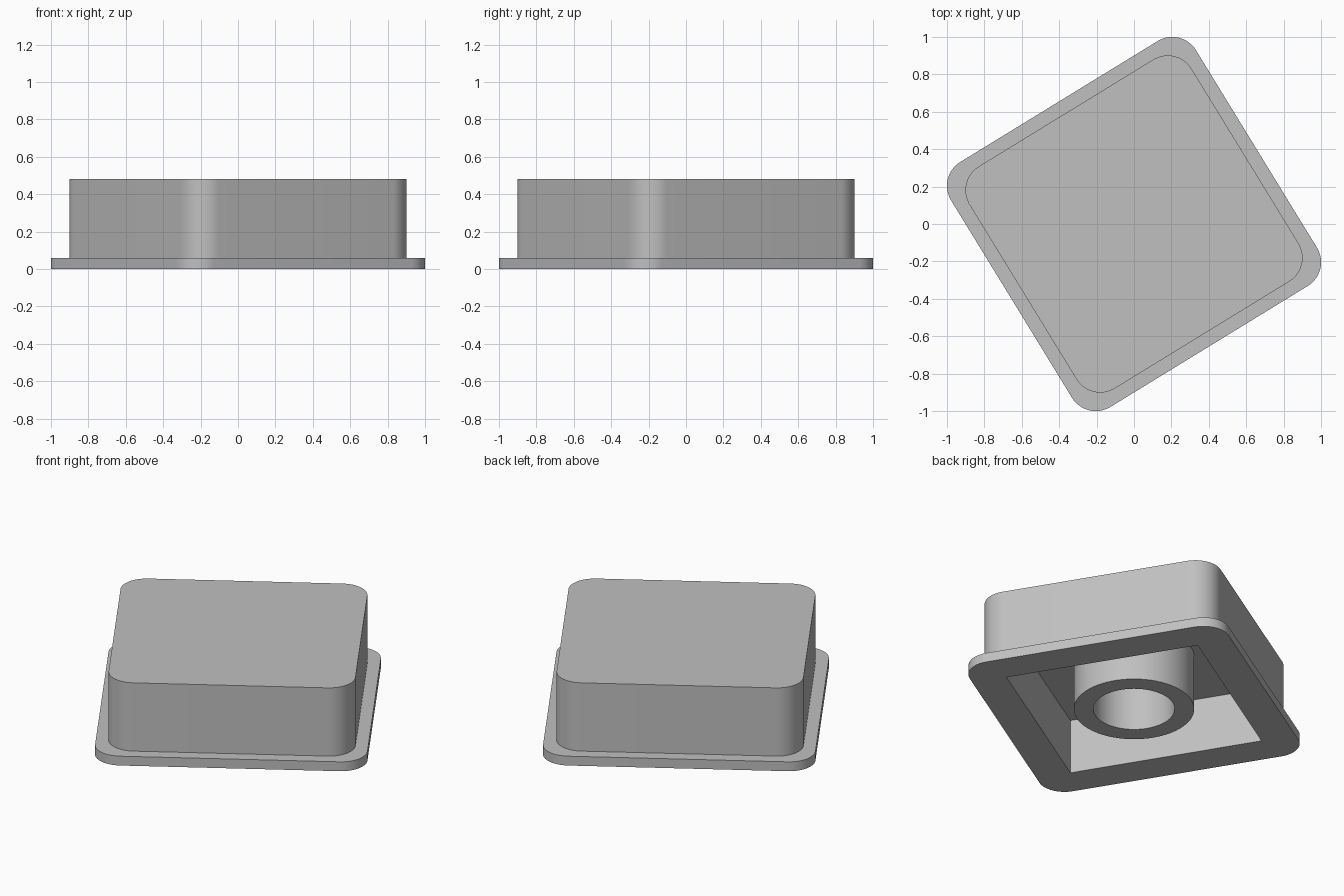
import bpy, bmesh
from math import cos, sin, radians, tau

TURN = radians(31.5)      # the whole part is turned about z
FLANGE_TOP, TOP, CEILING = 0.058, 0.482, 0.34

cube = bpy.data.objects.get("Cube")
if cube:
    bpy.data.objects.remove(cube, do_unlink=True)

grey = bpy.data.materials.new("plain grey")
grey.use_nodes = True
colour = (0.53, 0.53, 0.53, 1)
grey.diffuse_color = colour
grey.node_tree.nodes["Principled BSDF"].inputs["Base Color"].default_value = colour


def rounded_square(half, radius, steps=16):
    """Outline points of a rounded square, counter-clockwise."""
    points = []
    for corner in range(4):
        mid = radians(45 + 90 * corner)
        reach = (half - radius) * 2 ** 0.5
        for i in range(steps + 1):
            a = mid + radians(90) * (i / steps - 0.5)
            points.append((reach * cos(mid) + radius * cos(a),
                           reach * sin(mid) + radius * sin(a)))
    return points


def circle(radius, steps=96):
    return [(radius * cos(tau * i / steps), radius * sin(tau * i / steps))
            for i in range(steps)]


def loft(name, sections, closed=False):
    """Join (outline, z) sections with quads; cap the ends or close the loop."""
    bm = bmesh.new()
    rings = [[bm.verts.new((x, y, z)) for x, y in outline]
             for outline, z in sections]
    count = len(rings[0])
    pairs = list(zip(rings, rings[1:]))
    if closed:
        pairs.append((rings[-1], rings[0]))
    else:
        bm.faces.new(rings[0][::-1])
        bm.faces.new(rings[-1])
    for low, high in pairs:
        for i in range(count):
            j = (i + 1) % count
            bm.faces.new((low[i], low[j], high[j], high[i]))
    bmesh.ops.recalc_face_normals(bm, faces=bm.faces)
    mesh = bpy.data.meshes.new(name)
    bm.to_mesh(mesh)
    bm.free()
    mesh.materials.append(grey)
    obj = bpy.data.objects.new(name, mesh)
    obj.rotation_euler.z = TURN
    bpy.context.collection.objects.link(obj)
    return obj


def activate(obj):
    bpy.ops.object.select_all(action='DESELECT')
    obj.select_set(True)
    bpy.context.view_layer.objects.active = obj


# Cap body with its flange
flange = rounded_square(0.768, 0.149)
body = rounded_square(0.696, 0.149)
cap = loft("flanged_cap", [(flange, 0), (flange, FLANGE_TOP),
                           (body, FLANGE_TOP), (body, TOP)])

# Square pocket in the underside
h = 0.567
square = [(-h, -h), (h, -h), (h, h), (-h, h)]
cutter = loft("pocket_cutter", [(square, -0.2), (square, CEILING)])
cutter.hide_render = True
pocket = cap.modifiers.new("pocket", 'BOOLEAN')
pocket.operation = 'DIFFERENCE'
pocket.solver = 'EXACT'
pocket.object = cutter
activate(cap)
bpy.ops.object.modifier_apply(modifier=pocket.name)
bpy.data.objects.remove(cutter, do_unlink=True)

# Hollow post hanging from the pocket ceiling, flush with the flange
outer, bore = circle(0.339), circle(0.229)
post = loft("hollow_post", [(outer, 0), (outer, CEILING),
                            (bore, CEILING), (bore, 0)], closed=True)

for obj in (cap, post):
    activate(obj)
    bpy.ops.object.shade_smooth_by_angle(angle=radians(30))
